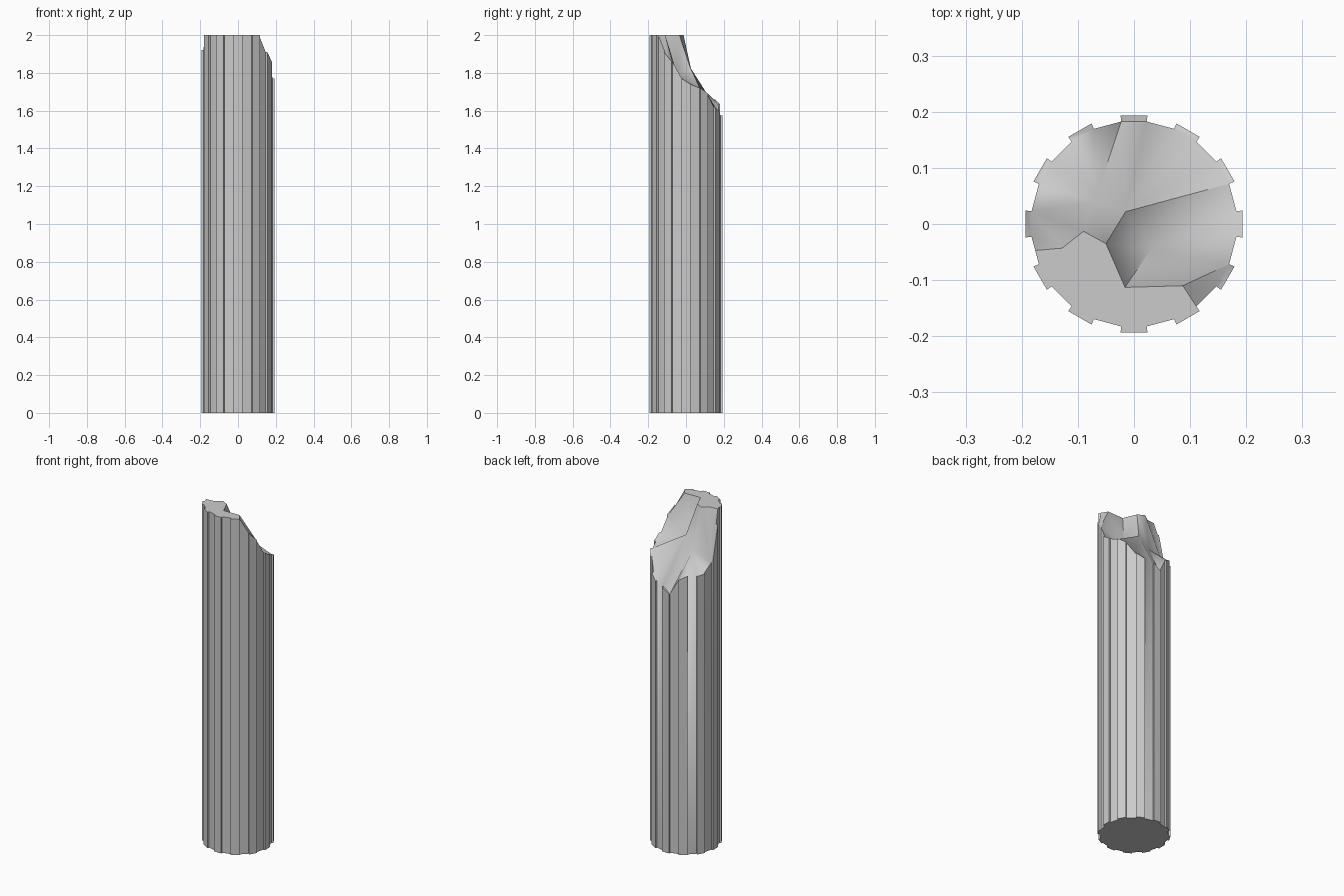
import bpy, bmesh
from math import radians, cos, sin
from mathutils import Vector
from mathutils.geometry import delaunay_2d_cdt

cube = bpy.data.objects.get("Cube")
if cube:
    bpy.data.objects.remove(cube, do_unlink=True)

FLUTES, HALF = 12, 7.1
R_OUT, R_IN, TOP = 0.1945, 0.184, 2.0

# Height of the broken rim by angle in degrees
RIM = [(-53, 2), (-37, 1.91), (-23, 1.86), (-7, 1.77), (7, 1.74), (23, 1.72),
       (37, 1.69), (53, 1.62), (67, 1.59), (83, 1.575), (97, 1.54), (113, 1.635),
       (127, 1.66), (143, 1.655), (157, 1.66), (173, 1.71), (187, 1.92),
       (195, 2), (307, 2)]


def rim_height(a):
    a = (a + 53.1) % 360 - 53.1
    for (a0, z0), (a1, z1) in zip(RIM, RIM[1:]):
        if a <= a1:
            return z0 + (z1 - z0) * max(0, (a - a0) / (a1 - a0))
    return TOP


def polar(r, a):
    return Vector((r * cos(radians(a)), r * sin(radians(a))))


# Fluted outline: a raised rib, then a flat groove
outline, heights = [], []
for i in range(FLUTES):
    c = i * 360 / FLUTES
    corners = [(R_IN, c - HALF), (R_OUT, c - HALF), (R_OUT, c + HALF), (R_IN, c + HALF)]
    if i == 6:  # the ledge ends halfway across this groove
        corners.append((R_IN * cos(radians(7.9)), c + 15))
    for r, a in corners:
        outline.append(polar(r, a))
        heights.append(rim_height(a))
n = len(outline)


def nearest_rim(x, y):
    return min(range(n), key=lambda k: (outline[k] - Vector((x, y))).length)


# Points of the break: the ledge edge, then the slope under it
inner = [(-0.128, -0.043, TOP), (-0.09, -0.013, TOP), (-0.05, -0.035, TOP),
         (-0.016, -0.113, TOP), (0.087, -0.11, TOP),
         (-0.07, 0.04, 1.76), (-0.015, 0.022, 1.83), (0.03, -0.045, 1.79)]
points = outline + [Vector(p[:2]) for p in inner]
heights += [p[2] for p in inner]
ledge = [nearest_rim(-0.177, -0.045)] + [n + k for k in range(5)] + [nearest_rim(0.112, -0.145)]
foot, knob, dip = n + 5, n + 6, n + 7
creases = list(zip(ledge, ledge[1:])) + [
    (n + 1, foot), (foot, knob), (knob, dip), (n + 2, knob),
    (foot, nearest_rim(-0.075, 0.17))]
flat, _, tris, origin, _, _ = delaunay_2d_cdt(points, creases, [list(range(n))], 1, 1e-6)

# Shaft: base, fluted walls and broken top
bm = bmesh.new()
top = {}
for k, (p, src) in enumerate(zip(flat, origin)):
    top[k] = bm.verts.new((p.x, p.y, heights[src[0]]))
by_source = {s: top[k] for k, src in enumerate(origin) for s in src}
for tri in tris:
    bm.faces.new([top[k] for k in tri])
base = [bm.verts.new((p.x, p.y, 0)) for p in outline]
bm.faces.new(base[::-1])
for k in range(n):
    m = (k + 1) % n
    bm.faces.new((base[k], base[m], by_source[m], by_source[k]))
bmesh.ops.recalc_face_normals(bm, faces=bm.faces)

mesh = bpy.data.meshes.new("broken_column")
bm.to_mesh(mesh)
bm.free()
column = bpy.data.objects.new("broken_column", mesh)
bpy.context.collection.objects.link(column)

# Stone colour
stone = bpy.data.materials.new("grey_stone")
stone.use_nodes = True
colour = (0.6, 0.6, 0.6, 1)
stone.diffuse_color = colour
stone.node_tree.nodes["Principled BSDF"].inputs["Base Color"].default_value = colour
mesh.materials.append(stone)

bpy.ops.object.select_all(action='DESELECT')
column.select_set(True)
bpy.context.view_layer.objects.active = column
bpy.ops.object.shade_smooth_by_angle(angle=radians(50))
